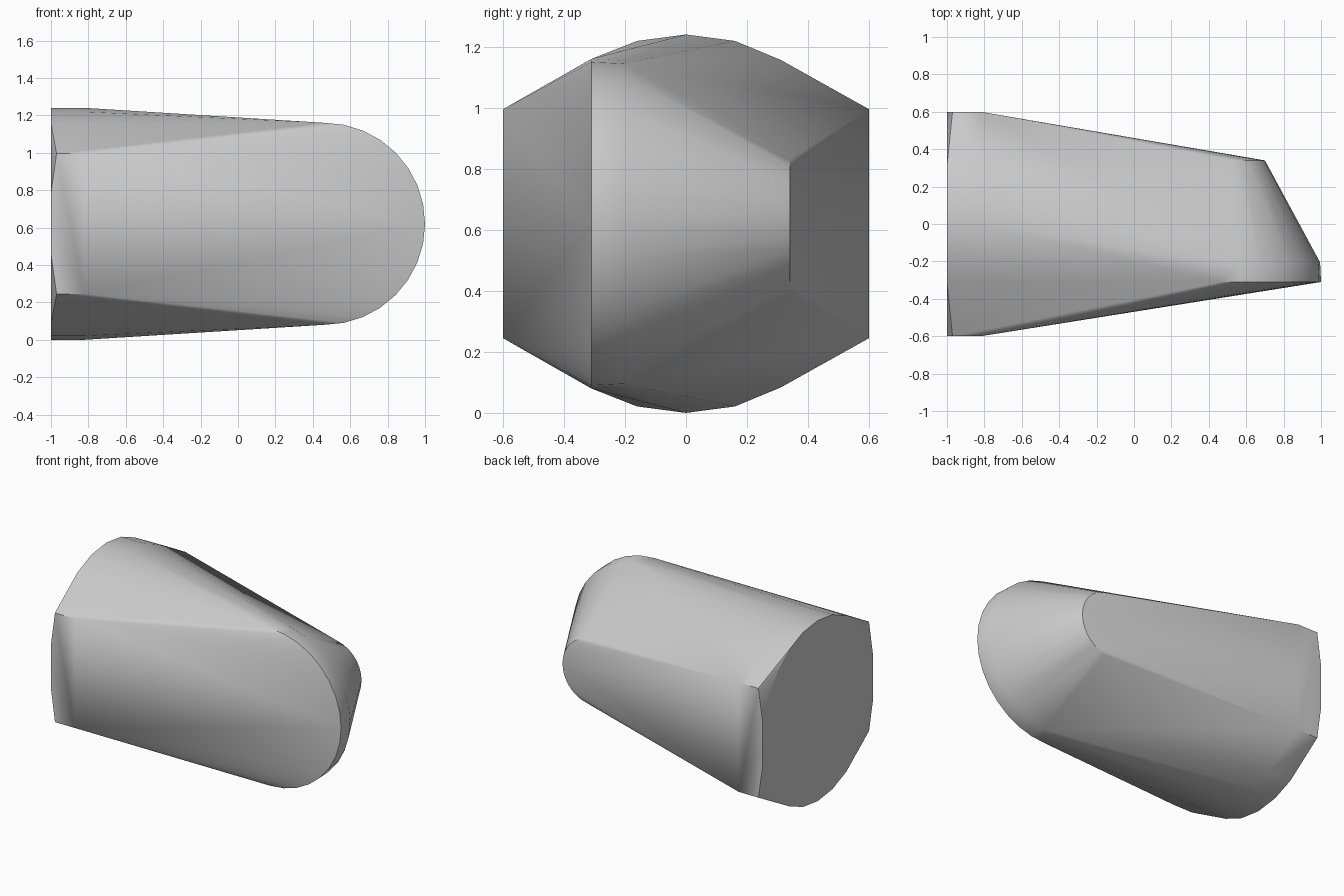
import bpy, bmesh, math

if "Cube" in bpy.data.objects:
    bpy.data.objects.remove(bpy.data.objects["Cube"], do_unlink=True)

MID = 0.62  # height of the horizontal axis


def material(name, value):
    mat = bpy.data.materials.new(name)
    mat.use_nodes = True
    colour = (value, value, value, 1)
    mat.diffuse_color = colour
    bsdf = mat.node_tree.nodes["Principled BSDF"]
    bsdf.inputs["Base Color"].default_value = colour
    return mat


def end_disc(x, radius, flat, steps=24):
    """Upright disc across x, trimmed flat at front and back."""
    pts = []
    for i in range(steps):
        a = math.tau * i / steps
        y = max(-flat, min(flat, radius * math.sin(a)))
        pts.append((x, y, MID + radius * math.cos(a)))
    return pts


def side_disc(cx, y, radius, steps=32):
    """Upright disc across y, for the rounded nose."""
    return [(cx + radius * math.cos(math.tau * i / steps), y,
             MID + radius * math.sin(math.tau * i / steps)) for i in range(steps)]


# Wide drum end, with corners set slightly in from the cap
points = end_disc(-1.0, 0.62, 0.6) + end_disc(-0.82, 0.62, 0.6)
for x in (-0.97, -0.82):
    for y in (-0.6, 0.6):
        for z in (-0.375, 0.375):
            points.append((x, y, MID + z))

# Rounded nose: short rim, then a cone toward the back
points += side_disc(0.46, -0.31, 0.54)
points += side_disc(0.46, -0.205, 0.535)
points += side_disc(0.475, 0.34, 0.225)

# Skin stretched tightly over the drum and the nose
bm = bmesh.new()
for p in points:
    bm.verts.new(p)
bmesh.ops.remove_doubles(bm, verts=bm.verts[:], dist=0.0005)
hull = bmesh.ops.convex_hull(bm, input=bm.verts[:])
loose = {g for g in hull["geom_interior"] + hull["geom_unused"]
         if isinstance(g, bmesh.types.BMVert)}
bmesh.ops.delete(bm, geom=list(loose), context="VERTS")
bmesh.ops.dissolve_limit(bm, angle_limit=math.radians(0.5),
                         verts=bm.verts[:], edges=bm.edges[:])
bmesh.ops.recalc_face_normals(bm, faces=bm.faces[:])

mesh = bpy.data.meshes.new("tapered_body")
bm.to_mesh(mesh)
bm.free()
mesh.materials.append(material("light_grey", 0.6))
body = bpy.data.objects.new("tapered_body", mesh)
bpy.context.collection.objects.link(body)

bpy.ops.object.select_all(action="DESELECT")
body.select_set(True)
bpy.context.view_layer.objects.active = body
bpy.ops.object.shade_smooth_by_angle(angle=math.radians(30))
